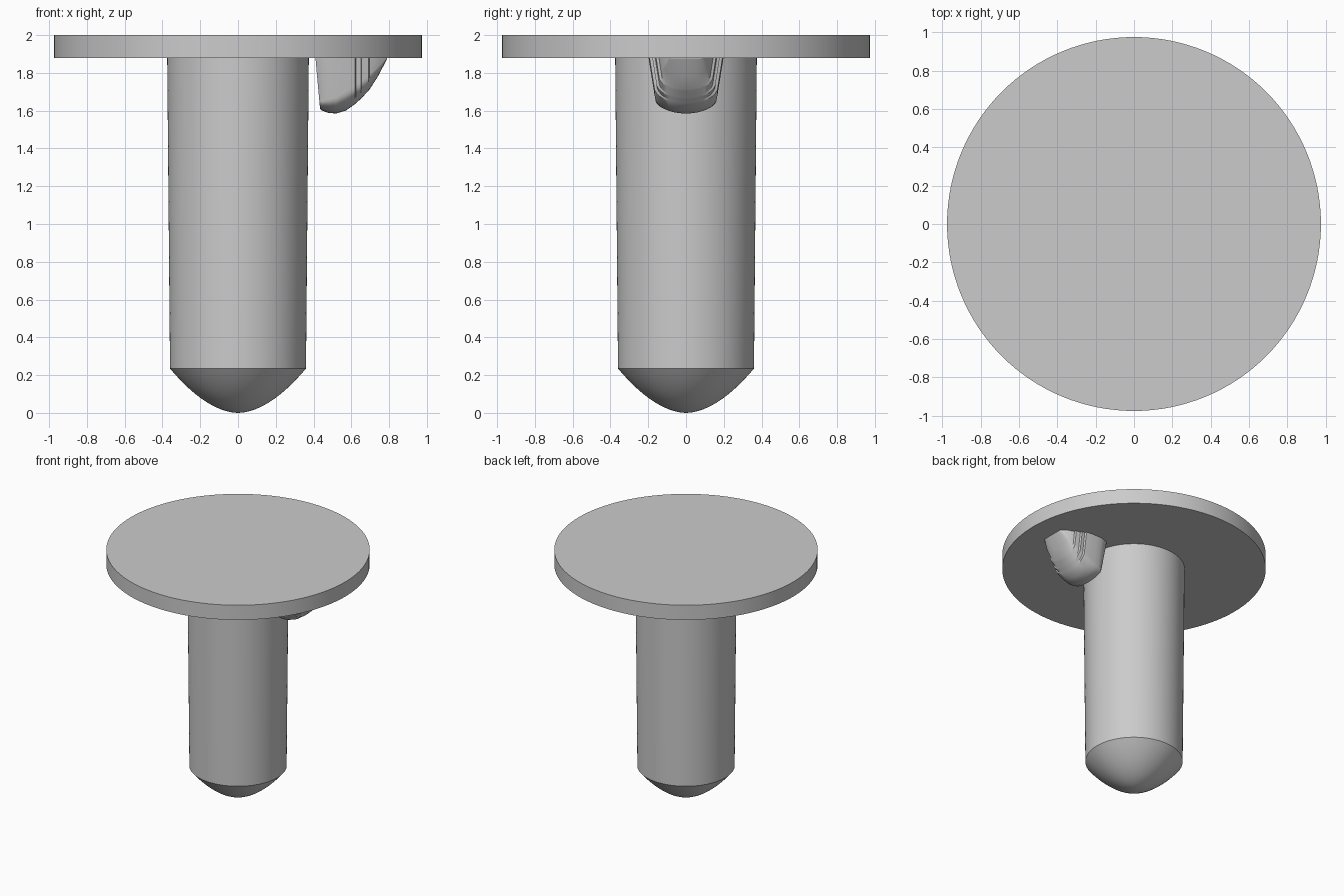
import bpy, bmesh, math

if "Cube" in bpy.data.objects:
    bpy.data.objects.remove(bpy.data.objects["Cube"], do_unlink=True)

grey = bpy.data.materials.new("light_grey")
grey.use_nodes = True
colour = (0.6, 0.6, 0.6, 1)
grey.diffuse_color = colour
grey.node_tree.nodes["Principled BSDF"].inputs["Base Color"].default_value = colour

DISC_BOTTOM = 1.88


def finish(bm, name):
    bmesh.ops.remove_doubles(bm, verts=bm.verts, dist=0.0001)
    bmesh.ops.recalc_face_normals(bm, faces=bm.faces)
    mesh = bpy.data.meshes.new(name)
    bm.to_mesh(mesh)
    bm.free()
    mesh.materials.append(grey)
    obj = bpy.data.objects.new(name, mesh)
    bpy.context.collection.objects.link(obj)
    bpy.ops.object.select_all(action="DESELECT")
    obj.select_set(True)
    bpy.context.view_layer.objects.active = obj
    bpy.ops.object.shade_smooth_by_angle(angle=math.radians(25))
    return obj


def lathe(name, profile, steps=128):
    bm = bmesh.new()
    verts = [bm.verts.new((r, 0, z)) for r, z in profile]
    edges = [bm.edges.new(pair) for pair in zip(verts, verts[1:])]
    bmesh.ops.spin(bm, geom=verts + edges, cent=(0, 0, 0), axis=(0, 0, 1),
                   angle=math.tau, steps=steps, use_merge=True)
    return finish(bm, name)


# Flat round head
lathe("disc_head", [(0, DISC_BOTTOM), (0.975, DISC_BOTTOM), (0.975, 2), (0, 2)])

# Slightly tapered shaft with a rounded tip
tip = [(0.36 * i / 16, 0.235 * (i / 16) ** 1.83) for i in range(17)]
lathe("shaft", tip + [(0.375, DISC_BOTTOM + 0.01), (0, DISC_BOTTOM + 0.01)])

# Lug under the head: x, half width, wall foot height, bottom height
stations = [
    (0.41, 0.175, 1.65, 1.61), (0.445, 0.19, 1.65, 1.60),
    (0.48, 0.20, 1.66, 1.588), (0.52, 0.20, 1.67, 1.585),
    (0.57, 0.20, 1.70, 1.60), (0.62, 0.195, 1.73, 1.635),
    (0.625, 0.18, 1.74, 1.64), (0.65, 0.18, 1.75, 1.662),
    (0.655, 0.165, 1.755, 1.667), (0.69, 0.16, 1.785, 1.705),
    (0.695, 0.145, 1.79, 1.71), (0.74, 0.13, 1.83, 1.78),
    (0.79, 0.09, 1.879, 1.875),
]


def lug_section(bm, x, half, foot, bottom, tilt):
    foot_half = half - 0.17 * (DISC_BOTTOM - foot)
    points = [(half, DISC_BOTTOM + 0.01)]
    for i in range(17):
        a = math.pi * i / 16
        points.append((foot_half * math.cos(a), foot - (foot - bottom) * math.sin(a)))
    points.append((-half, DISC_BOTTOM + 0.01))
    return [bm.verts.new((x + tilt * (DISC_BOTTOM - z), y, z)) for y, z in points]


bm = bmesh.new()
rings = [lug_section(bm, *s, 0.09 if i == 0 else 0) for i, s in enumerate(stations)]
for a, b in zip(rings, rings[1:]):
    for i in range(len(a)):
        j = (i + 1) % len(a)
        bm.faces.new((a[i], a[j], b[j], b[i]))
bm.faces.new(rings[0])
bm.faces.new(rings[-1])
finish(bm, "lug")
